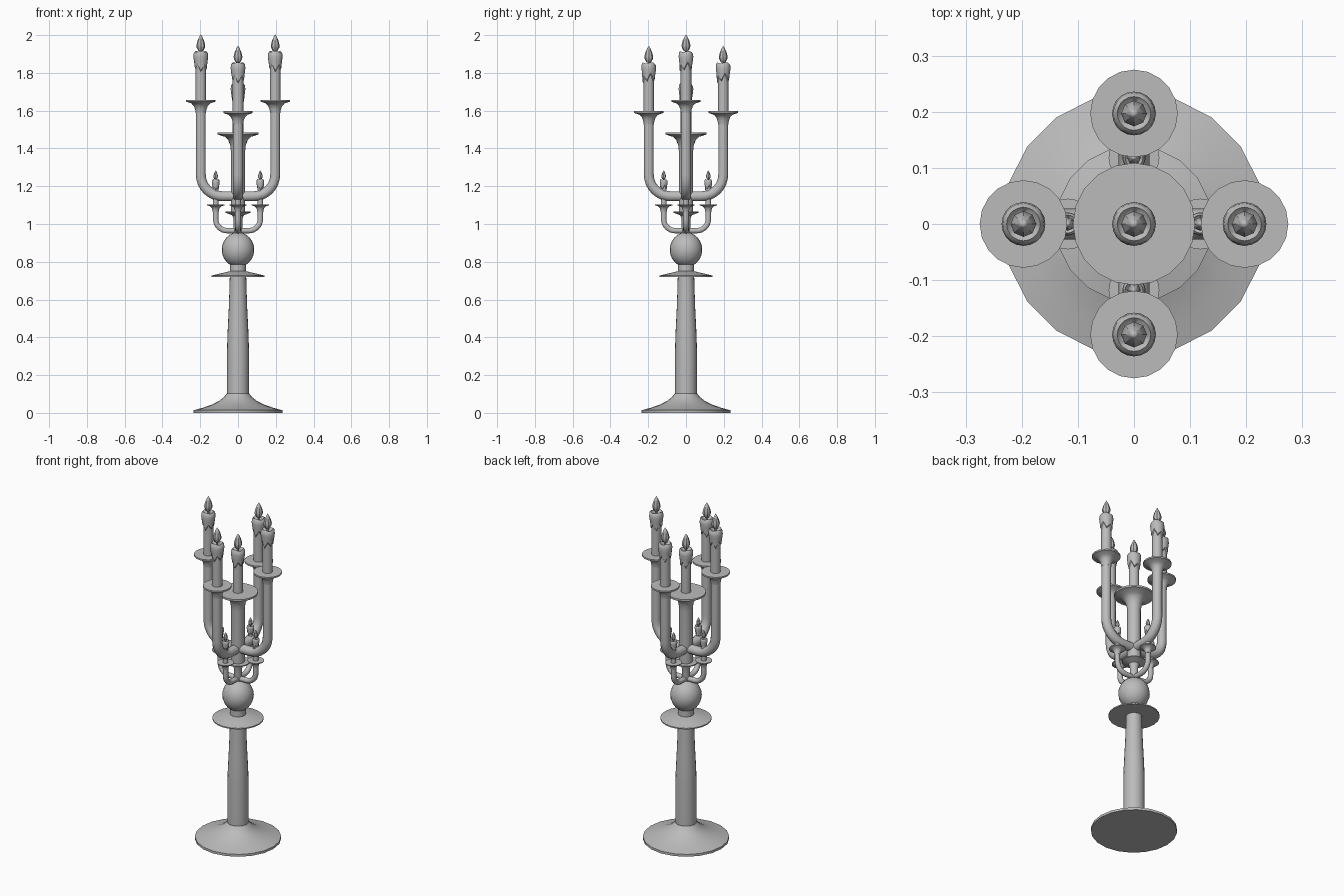
import bpy, bmesh, math
from mathutils import Matrix

if "Cube" in bpy.data.objects:
    bpy.data.objects.remove(bpy.data.objects["Cube"])

grey = bpy.data.materials.new("plain grey")
grey.use_nodes = True
tone = (0.5, 0.5, 0.5, 1)
grey.diffuse_color = tone
grey.node_tree.nodes["Principled BSDF"].inputs["Base Color"].default_value = tone


def finish(obj, angle=40):
    if not obj.data.materials:
        obj.data.materials.append(grey)
    bpy.ops.object.select_all(action="DESELECT")
    obj.select_set(True)
    bpy.context.view_layer.objects.active = obj
    bpy.ops.object.shade_smooth_by_angle(angle=math.radians(angle))
    return obj


def lathe(name, profile, x=0, y=0, z=0, sides=20, scale=1, ripple=None):
    """Revolve (radius, height) points; ripple(angle, ring) shifts a ring's height."""
    bm = bmesh.new()
    rings = []
    for i, (r, h) in enumerate(profile):
        if r == 0:
            rings.append([bm.verts.new((0, 0, h))] * sides)
            continue
        ring = []
        for k in range(sides):
            a = math.tau * k / sides
            dz = ripple(a, i) if ripple else 0
            ring.append(bm.verts.new((r * math.cos(a), r * math.sin(a), h + dz)))
        rings.append(ring)
    for low, high in zip(rings, rings[1:]):
        for k in range(sides):
            n = (k + 1) % sides
            corners = list(dict.fromkeys((low[k], low[n], high[n], high[k])))
            bm.faces.new(corners)
    bmesh.ops.recalc_face_normals(bm, faces=bm.faces)
    bm.transform(Matrix.Translation((x, y, z)) @ Matrix.Scale(scale, 4))
    mesh = bpy.data.meshes.new(name)
    bm.to_mesh(mesh)
    bm.free()
    obj = bpy.data.objects.new(name, mesh)
    bpy.context.collection.objects.link(obj)
    return finish(obj)


def arm(name, direction, reach, low, top, bend, radius):
    """Tube running out from the stem, then bending upward."""
    path = [(0, low), (reach - bend, low)]
    for k in range(1, 9):
        a = math.pi / 2 * k / 8
        path.append((reach - bend + bend * math.sin(a), low + bend * (1 - math.cos(a))))
    path.append((reach, top))
    curve = bpy.data.curves.new(name, "CURVE")
    curve.dimensions = "3D"
    curve.bevel_depth = radius
    curve.bevel_resolution = 3
    curve.use_fill_caps = True
    spline = curve.splines.new("POLY")
    spline.points.add(len(path) - 1)
    for point, (d, z) in zip(spline.points, path):
        point.co = (d * direction[0], d * direction[1], z, 1)
    obj = bpy.data.objects.new(name, curve)
    bpy.context.collection.objects.link(obj)
    bpy.ops.object.select_all(action="DESELECT")
    obj.select_set(True)
    bpy.context.view_layer.objects.active = obj
    bpy.ops.object.convert(target="MESH")
    finish(bpy.context.view_layer.objects.active)


def drip(a, ring):
    # Lower edge of the wax hangs in uneven drips
    if ring > 1:
        return 0.003 * math.sin(3 * a) if ring > 3 else 0
    return 0.016 * math.sin(5 * a) + 0.008 * math.sin(2 * a + 1)


def candle(name, x, y, z, scale=1):
    lathe(name + "_candle", [(0, 0), (.028, 0), (.028, .24), (0, .24)],
          x, y, z, 16, scale)
    lathe(name + "_wax", [(.027, .17), (.033, .178), (.036, .205), (.039, .228),
                          (.037, .248), (.03, .256), (.022, .246), (0, .24)],
          x, y, z, 20, scale, drip)
    lathe(name + "_wick", [(0, .235), (.005, .235), (.005, .265), (0, .265)],
          x, y, z, 8, scale)
    lathe(name + "_flame", [(0, .255), (.013, .26), (.022, .277), (.023, .29),
                            (.017, .314), (.008, .334), (0, .347)],
          x, y, z, 8, scale)


def dish(name, x, y, z, scale=1):
    # Flared cup under a candle; its flat top lies at height z
    lathe(name + "_dish", [(0, -.07), (.027, -.07), (.03, -.05), (.037, -.032),
                           (.049, -.019), (.078, -.009), (.078, 0), (0, 0)],
          x, y, z, 20, scale)


# Foot, column, collar and ball
lathe("foot", [(0, 0), (.235, 0), (.235, .014), (.19, .026), (.14, .043),
               (.1, .063), (.075, .083), (.06, .102), (0, .102)])
lathe("column", [(0, .09), (.058, .09), (.058, .34), (.055, .43), (.049, .55),
                 (.045, .66), (.043, .74), (0, .74)])
lathe("collar", [(0, .72), (.14, .72), (.14, .727), (.09, .739), (.045, .75), (0, .75)])
lathe("neck", [(0, .74), (.043, .74), (.043, .8), (0, .8)])
ball = [(.086 * math.sin(math.pi * k / 12), .864 - .092 * math.cos(math.pi * k / 12))
        for k in range(1, 12)]
lathe("ball", [(0, .772)] + ball + [(0, .956)])

# Lower stem with its small dish, then the main stem with its wide dish
lathe("lower_stem", [(0, .93), (.023, .93), (.023, 1.025), (.03, 1.046),
                     (.066, 1.06), (.066, 1.066), (0, 1.066)])
lathe("main_stem", [(0, 1.06), (.037, 1.06), (.037, 1.38), (.041, 1.415),
                    (.052, 1.445), (.07, 1.462), (.109, 1.474), (.109, 1.485), (0, 1.485)])
candle("centre", 0, 0, 1.485)

# Four small and four large arms, each with a dish and a candle
for side, d in {"left": (1, 0), "right": (-1, 0), "front": (0, -1), "back": (0, 1)}.items():
    top = 1.657 if d[0] else 1.597
    x, y = d[0] * .197, d[1] * .197
    arm(side + "_large_arm", d, .197, 1.147, top - .04, .115, .0275)
    dish(side + "_large", x, y, top)
    candle(side + "_large", x, y, top)
    x, y = d[0] * .118, d[1] * .118
    arm(side + "_small_arm", d, .118, .965, 1.075, .06, .015)
    dish(side + "_small", x, y, 1.104, .58)
    candle(side + "_small", x, y, 1.1, .53)
